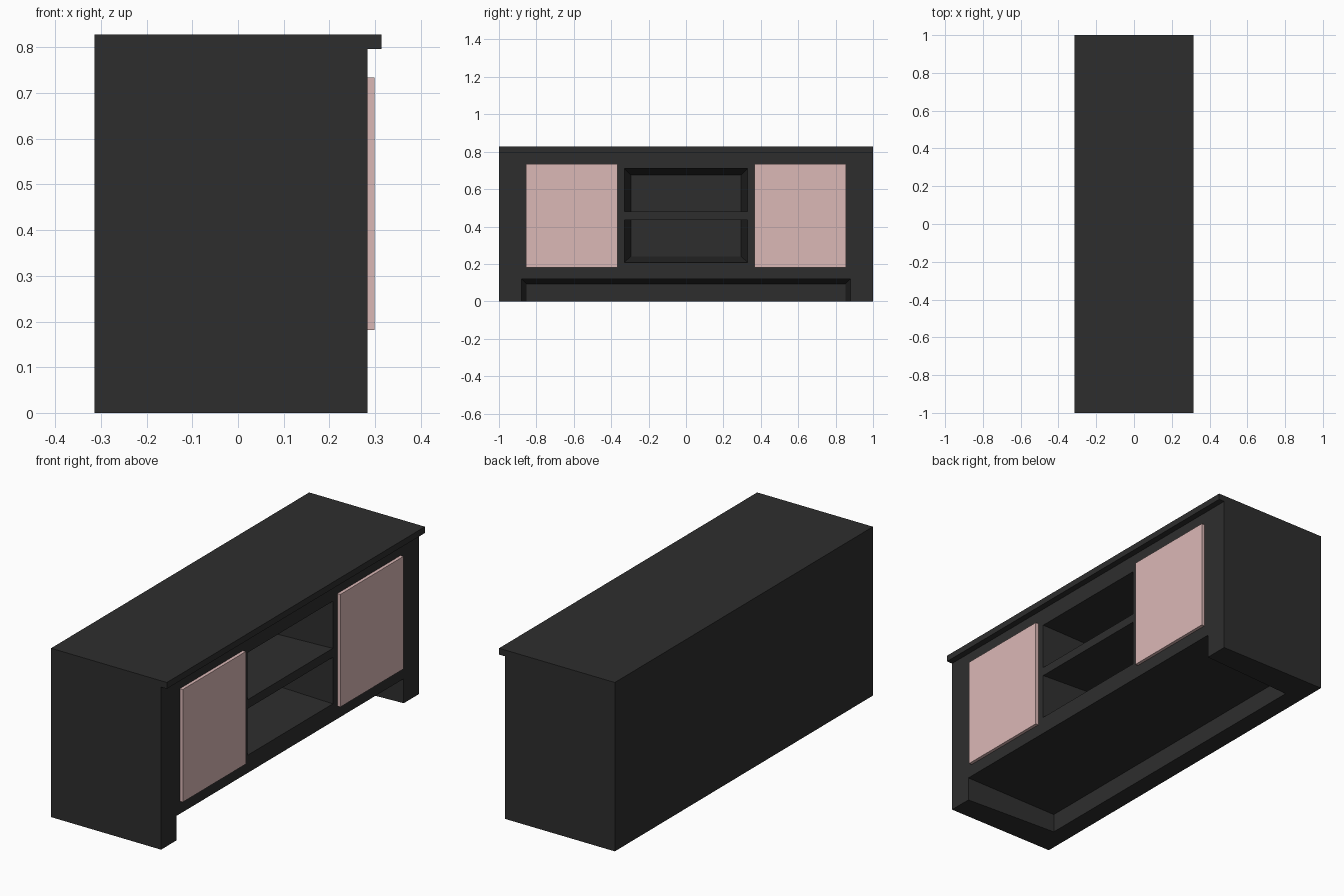
import bpy, bmesh

if "Cube" in bpy.data.objects:
    bpy.data.objects.remove(bpy.data.objects["Cube"])

FRONT = 0.283   # front plane of the carcass (the open side faces +x)


def material(name, colour):
    m = bpy.data.materials.new(name)
    m.diffuse_color = (*colour, 1)
    m.use_nodes = True
    m.node_tree.nodes["Principled BSDF"].inputs["Base Color"].default_value = m.diffuse_color
    return m


def loft(name, rings, mat=None):
    """Closed solid between two matching rings of points."""
    bm = bmesh.new()
    a, b = [[bm.verts.new(p) for p in ring] for ring in rings]
    bm.faces.new(a)
    bm.faces.new(b)
    for i in range(len(a)):
        j = (i + 1) % len(a)
        bm.faces.new((a[i], a[j], b[j], b[i]))
    bmesh.ops.recalc_face_normals(bm, faces=bm.faces)
    me = bpy.data.meshes.new(name)
    bm.to_mesh(me)
    bm.free()
    ob = bpy.data.objects.new(name, me)
    bpy.context.collection.objects.link(ob)
    if mat:
        me.materials.append(mat)
    return ob


def rect(x, y0, y1, z0, z1):
    return [(x, y0, z0), (x, y1, z0), (x, y1, z1), (x, y0, z1)]


def cut_recess(target, name, back_x, front, back):
    """Tapered recess; the cutter carries its slope a little past the front."""
    t = 0.02 / (FRONT - back_x)
    mouth = [f + (f - b) * t for f, b in zip(front, back)]
    cutter = loft(name, [rect(FRONT + 0.02, *mouth), rect(back_x, *back)])
    cutter.hide_render = True
    cutter.hide_viewport = True
    mod = target.modifiers.new(name, 'BOOLEAN')
    mod.operation = 'DIFFERENCE'
    mod.solver = 'EXACT'
    mod.object = cutter


black = material("black_wood", (0.027, 0.027, 0.027))
pink = material("pink_door", (0.71, 0.48, 0.47))

# Carcass with the overhanging top, one profile extruded along y
profile = [(-0.314, 0), (FRONT, 0), (FRONT, 0.797), (0.314, 0.797),
           (0.314, 0.828), (-0.314, 0.828)]
cabinet = loft("cabinet_body", [[(x, y, z) for x, z in profile] for y in (-1, 1)], black)

# Open compartment in the middle and the space between the feet
cut_recess(cabinet, "compartment_cutter", -0.25,
           (-0.33, 0.33, 0.207, 0.71), (-0.295, 0.295, 0.241, 0.675))
cut_recess(cabinet, "underside_cutter", -0.22,
           (-0.88, 0.88, -0.1, 0.12), (-0.852, 0.852, -0.1, 0.094))

# Shelf, following the taper of the compartment
loft("shelf", [rect(FRONT, -0.33, 0.33, 0.435, 0.479),
               rect(-0.25, -0.295, 0.295, 0.435, 0.479)], black)

# Doors
for side, label in ((-1, "left"), (1, "right")):
    y0, y1 = sorted((side * 0.366, side * 0.855))
    loft(label + "_door", [rect(FRONT, y0, y1, 0.182, 0.734),
                           rect(0.299, y0, y1, 0.182, 0.734)], pink)
